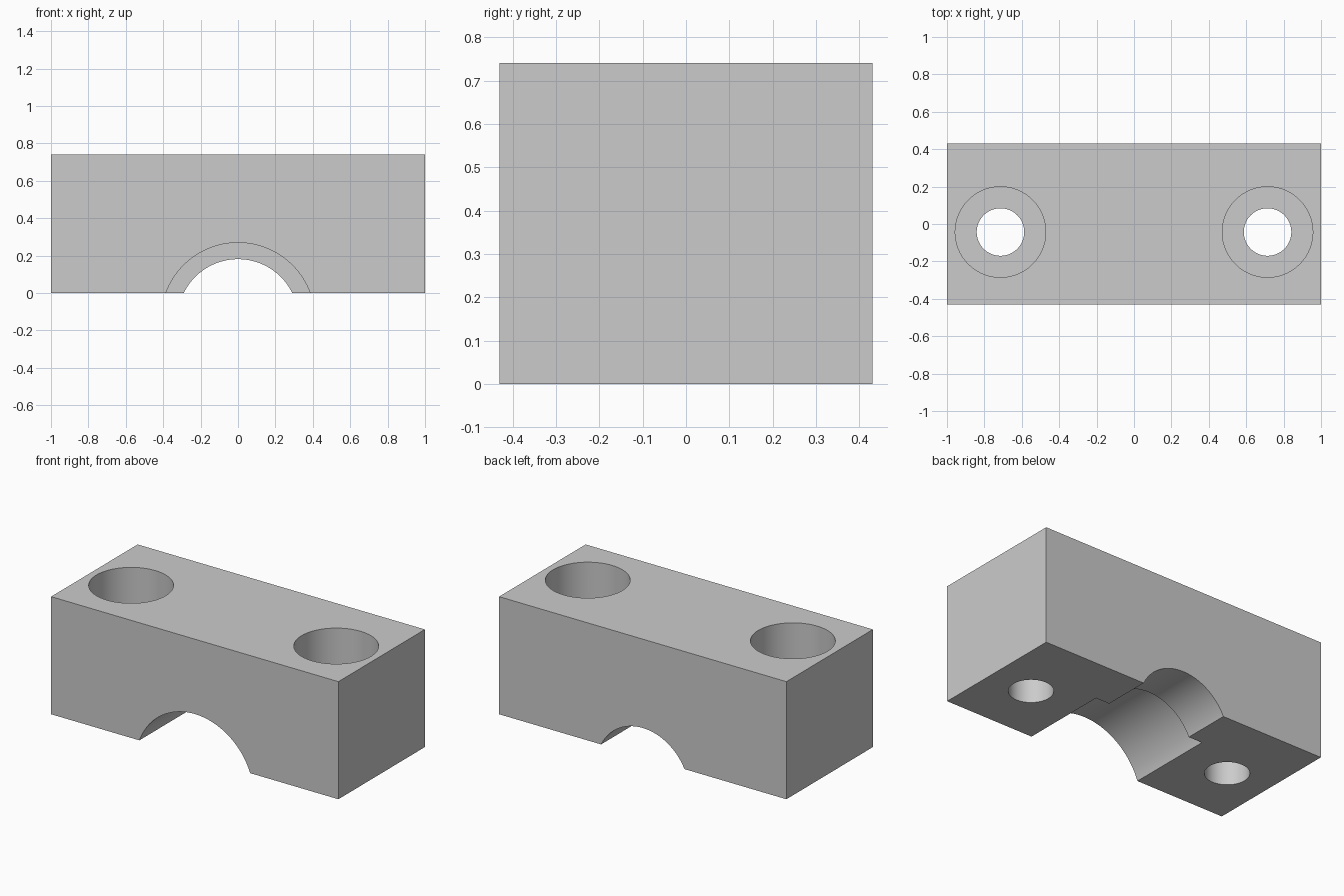
import bpy
import math

if "Cube" in bpy.data.objects:
    bpy.data.objects.remove(bpy.data.objects["Cube"])

W, D, H = 2.0, 0.86, 0.74          # block size
HOLE_X, HOLE_Y = 0.714, -0.043     # bolt hole centres
ARC_Z = -0.142                     # axis height of the saddle cut
STEP_Y = 0.13                      # where the saddle radius changes

grey = bpy.data.materials.new("light grey")
grey.diffuse_color = (0.6, 0.6, 0.6, 1.0)
grey.use_nodes = True
grey.node_tree.nodes["Principled BSDF"].inputs["Base Color"].default_value = grey.diffuse_color

# Main clamp block
bpy.ops.mesh.primitive_cube_add(size=1, location=(0, 0, H / 2))
block = bpy.context.object
block.name = "clamp_block"
block.scale = (W, D, H)
bpy.ops.object.transform_apply(location=True, rotation=True, scale=True)
block.data.materials.append(grey)


def cut_cylinder(name, radius, start, end, sides=96):
    """Subtract a cylinder running from start to end (along y or z)."""
    centre = [(a + b) / 2 for a, b in zip(start, end)]
    along_y = start[1] != end[1]
    bpy.ops.mesh.primitive_cylinder_add(
        vertices=sides, radius=radius, depth=math.dist(start, end),
        location=centre, rotation=(math.pi / 2 if along_y else 0, 0, 0))
    cutter = bpy.context.object
    cutter.name = name
    cutter.hide_render = True
    mod = block.modifiers.new(name, 'BOOLEAN')
    mod.operation = 'DIFFERENCE'
    mod.solver = 'EXACT'
    mod.object = cutter
    bpy.ops.object.select_all(action='DESELECT')
    block.select_set(True)
    bpy.context.view_layer.objects.active = block
    bpy.ops.object.modifier_apply(modifier=mod.name)
    bpy.data.objects.remove(cutter, do_unlink=True)


# Stepped saddle: narrow right through, wide from the front
cut_cylinder("saddle_narrow", 0.323, (0, -0.8, ARC_Z), (0, 0.8, ARC_Z), 128)
cut_cylinder("saddle_wide", 0.411, (0, -0.7, ARC_Z), (0, STEP_Y, ARC_Z), 128)

# Counterbored bolt holes
for side in (-1, 1):
    x = side * HOLE_X
    cut_cylinder("bolt_hole", 0.127, (x, HOLE_Y, -0.2), (x, HOLE_Y, 1.0))
    cut_cylinder("counterbore", 0.242, (x, HOLE_Y, H - 0.228), (x, HOLE_Y, 1.1))

bpy.ops.object.shade_smooth_by_angle(angle=math.radians(30))
